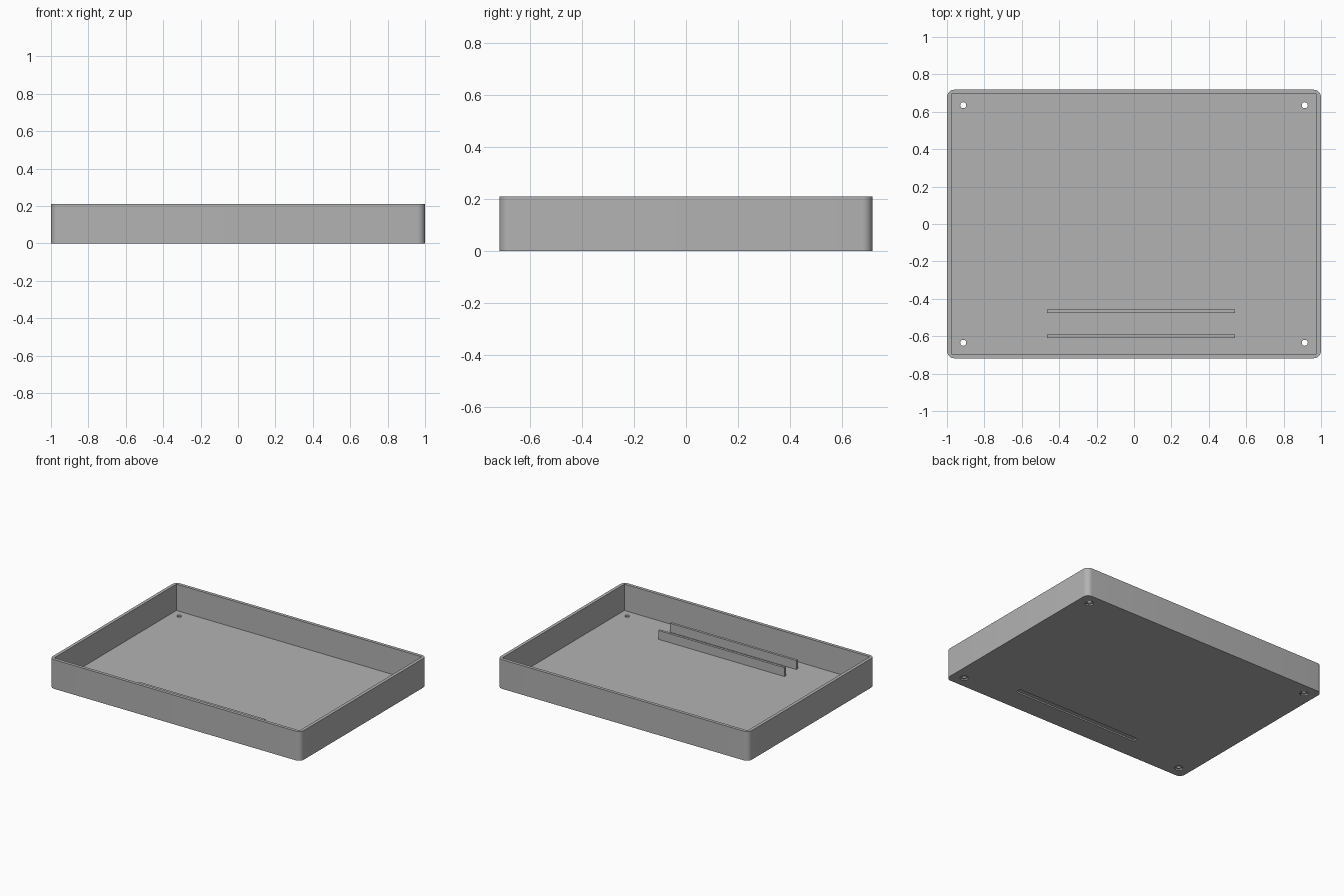
import bpy, bmesh, math

if "Cube" in bpy.data.objects:
    bpy.data.objects.remove(bpy.data.objects["Cube"], do_unlink=True)

GREY = (0.45, 0.45, 0.45, 1)
mat = bpy.data.materials.new("plain grey")
mat.use_nodes = True
mat.diffuse_color = GREY
mat.node_tree.nodes["Principled BSDF"].inputs["Base Color"].default_value = GREY

W, D, H = 2.0, 1.436, 0.21
WALL, FLOOR = 0.023, 0.02
RAIL_X = 0.038


def box(name, size, centre, radius=0):
    """Box with optional rounded vertical edges."""
    bm = bmesh.new()
    bmesh.ops.create_cube(bm, size=1)
    bmesh.ops.scale(bm, vec=size, verts=bm.verts)
    bmesh.ops.translate(bm, vec=centre, verts=bm.verts)
    if radius:
        upright = [e for e in bm.edges
                   if abs(e.verts[0].co.z - e.verts[1].co.z) > size[2] / 2]
        bmesh.ops.bevel(bm, geom=upright, offset=radius, segments=8,
                        profile=0.5, affect='EDGES')
    return finish(name, bm)


def cylinder(name, radius, z0, z1, x, y):
    bm = bmesh.new()
    bmesh.ops.create_cone(bm, cap_ends=True, segments=32, radius1=radius,
                          radius2=radius, depth=z1 - z0)
    bmesh.ops.translate(bm, vec=(x, y, (z0 + z1) / 2), verts=bm.verts)
    return finish(name, bm)


def finish(name, bm):
    mesh = bpy.data.meshes.new(name)
    bm.to_mesh(mesh)
    bm.free()
    mesh.materials.append(mat)
    obj = bpy.data.objects.new(name, mesh)
    bpy.context.collection.objects.link(obj)
    return obj


def cut(target, cutter):
    """Subtract the cutter, then delete it."""
    mod = target.modifiers.new("cut", 'BOOLEAN')
    mod.operation = 'DIFFERENCE'
    mod.solver = 'EXACT'
    mod.object = cutter
    bpy.context.view_layer.objects.active = target
    bpy.ops.object.modifier_apply(modifier=mod.name)
    bpy.data.objects.remove(cutter, do_unlink=True)


# Open tray with rounded outer corners and square inner corners
tray = box("tray", (W, D, H), (0, 0, H / 2), 0.04)
cut(tray, box("tray_cavity", (W - 2 * WALL, D - 2 * WALL, H),
              (0, 0, FLOOR + H / 2)))

# Counterbored screw holes in the corners
for x in (-0.913, 0.913):
    for y in (-0.635, 0.635):
        cut(tray, cylinder("screw_hole", 0.016, -0.1, 0.1, x, y))
        cut(tray, cylinder("screw_head_recess", 0.028, -0.1, 0.01, x, y))

# Shallow groove under the floor, between the rails
cut(tray, box("groove", (1.0, 0.04, 0.02), (RAIL_X, -0.535, 0)))

# Pair of upright rails on the floor
for name, y in (("inner_rail", -0.467), ("outer_rail", -0.601)):
    box(name, (1.005, 0.018, 0.065), (RAIL_X, y, FLOOR + 0.0315))

bpy.ops.object.select_all(action='DESELECT')
tray.select_set(True)
bpy.context.view_layer.objects.active = tray
bpy.ops.object.shade_smooth_by_angle(angle=math.radians(30))
